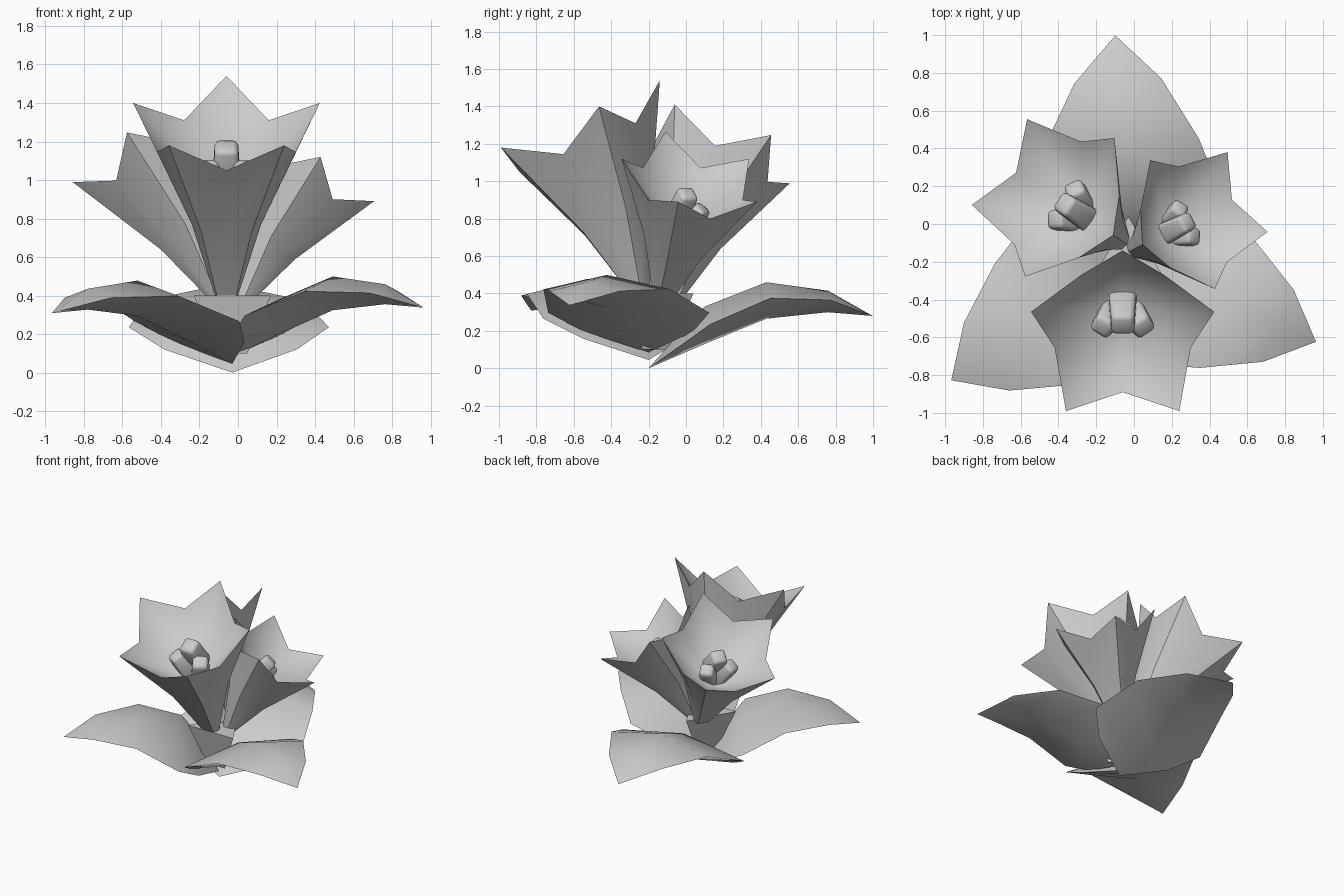
import bpy
import bmesh
from math import radians
from mathutils import Matrix, Vector

cube = bpy.data.objects.get("Cube")
if cube:
    bpy.data.objects.remove(cube, do_unlink=True)

grey = bpy.data.materials.new("pale_grey")
grey.use_nodes = True
tone = (0.6, 0.6, 0.6, 1)
grey.diffuse_color = tone
grey.node_tree.nodes["Principled BSDF"].inputs["Base Color"].default_value = tone


def add_object(name, bm, matrix, sharp_angle):
    """Turn a bmesh into a shaded, placed object."""
    bmesh.ops.recalc_face_normals(bm, faces=bm.faces)
    mesh = bpy.data.meshes.new(name)
    bm.transform(matrix)
    bm.to_mesh(mesh)
    bm.free()
    mesh.materials.append(grey)
    mesh.shade_smooth()
    mesh.set_sharp_from_angle(angle=radians(sharp_angle))
    obj = bpy.data.objects.new(name, mesh)
    bpy.context.collection.objects.link(obj)


def skin(bm, rings):
    """Bridge closed rings of equally many points with quads."""
    verts = [[bm.verts.new(p) for p in ring] for ring in rings]
    for a, b in zip(verts, verts[1:]):
        for i in range(len(a)):
            bm.faces.new((a[i - 1], a[i], b[i], b[i - 1]))
    return verts


def fan(bm, ring, point):
    """Close a ring of vertices to a single point."""
    tip = bm.verts.new(point)
    for i in range(len(ring)):
        bm.faces.new((ring[i - 1], ring[i], tip))


def mirrored_ring(half):
    """Complete a ring whose first and last points lie on x = 0."""
    return half + [(-x, y, z) for x, y, z in half[-2:0:-1]]


# Half rings of the trumpet, measured from its highest petal tip
RIM = [(0, 0, 0), (.22, -.13, -.23), (.485, -.325, -.14),
       (.36, -.515, -.395), (.30, -.85, -.36), (0, -.75, -.49)]
THROAT = [(0, -.05, -.69), (.10, -.09, -.72), (.20, -.18, -.69),
          (.18, -.31, -.77), (.13, -.41, -.81), (0, -.40, -.83)]
NECK = [(0, -.05, -1.14), (.04, -.06, -1.14), (.06, -.10, -1.14),
        (.06, -.13, -1.14), (.05, -.16, -1.14), (0, -.16, -1.14)]
BOWL_CENTRE = (0, -.30, -.68)

# Stamens: start, end, width at the free end
STAMENS = [((0, -.22, -.62), (0, -.40, -.36), .12),
           ((.04, -.30, -.65), (.11, -.41, -.46), .11),
           ((-.04, -.30, -.65), (-.11, -.41, -.46), .11)]


def flower(name, tip, turn, size, lean):
    place = (Matrix.Translation(tip) @ Matrix.Rotation(radians(turn), 4, "Z")
             @ Matrix.Rotation(radians(lean), 4, "X") @ Matrix.Scale(size, 4))
    bm = bmesh.new()
    skin(bm, [mirrored_ring(r) for r in (RIM, THROAT, NECK)])
    add_object(name + "_trumpet", bm, place, 30)

    # Shallow inner bowl, smooth all round
    bm = bmesh.new()
    fan(bm, [bm.verts.new(p) for p in mirrored_ring(RIM)], BOWL_CENTRE)
    add_object(name + "_bowl", bm, place, 80)

    for n, (start, end, width) in enumerate(STAMENS):
        a, b = Vector(start), Vector(end)
        axis = b - a
        bm = bmesh.new()
        bmesh.ops.create_cube(bm, size=1)
        for v in bm.verts:
            w = width if v.co.z > 0 else width * 1.3
            v.co = (v.co.x * w, v.co.y * w, v.co.z * axis.length)
        bmesh.ops.bevel(bm, geom=bm.edges[:], offset=.025, segments=2,
                        profile=.5, affect="EDGES")
        aim = axis.to_track_quat("Z", "Y").to_matrix().to_4x4()
        add_object(f"{name}_stamen_{n + 1}", bm,
                   place @ Matrix.Translation((a + b) / 2) @ aim, 60)


flower("front_flower", (-.06, -.14, 1.54), 0, 1, 0)
flower("right_flower", (-.11, -.06, 1.41), -122.8, .9, 7.5)
flower("left_flower", (.045, -.11, 1.265), 116.7, .787, 8.1)

# Leaf stations: along, half width, then keel, edge and ridge heights
STATIONS = [(.15, .345, .065, .12, .17), (.30, .52, .13, .235, .33),
            (.63, .41, .265, .375, .46), (.96, .23, .30, .365, .415)]


def leaf(name, base_z, turn, size):
    bm = bmesh.new()
    rings = skin(bm, [[(-w, y, edge), (0, y, keel), (w, y, edge), (0, y, ridge)]
                      for y, w, keel, edge, ridge in STATIONS])
    fan(bm, rings[0], (0, 0, 0))
    fan(bm, rings[-1], (0, 1.2, .28))
    place = (Matrix.Translation((-.03, -.2, base_z))
             @ Matrix.Rotation(radians(turn), 4, "Z") @ Matrix.Scale(size, 4))
    add_object(name, bm, place, 45)


leaf("back_leaf", 0, 3.3, 1)
leaf("right_leaf", .045, 123.8, .94)
leaf("left_leaf", .085, -113.1, .9)

# Three-sided stem cup joining leaves and flowers
bm = bmesh.new()
bmesh.ops.create_cone(bm, cap_ends=True, segments=3, radius1=.09,
                      radius2=.23, depth=.3)
corner = max(bm.verts, key=lambda v: v.co.xy.length).co
swing = Vector((0, 1)).angle_signed(corner.xy)
add_object("stem_cup", bm, Matrix.Translation((-.03, -.19, .25))
           @ Matrix.Rotation(swing, 4, "Z"), 30)
